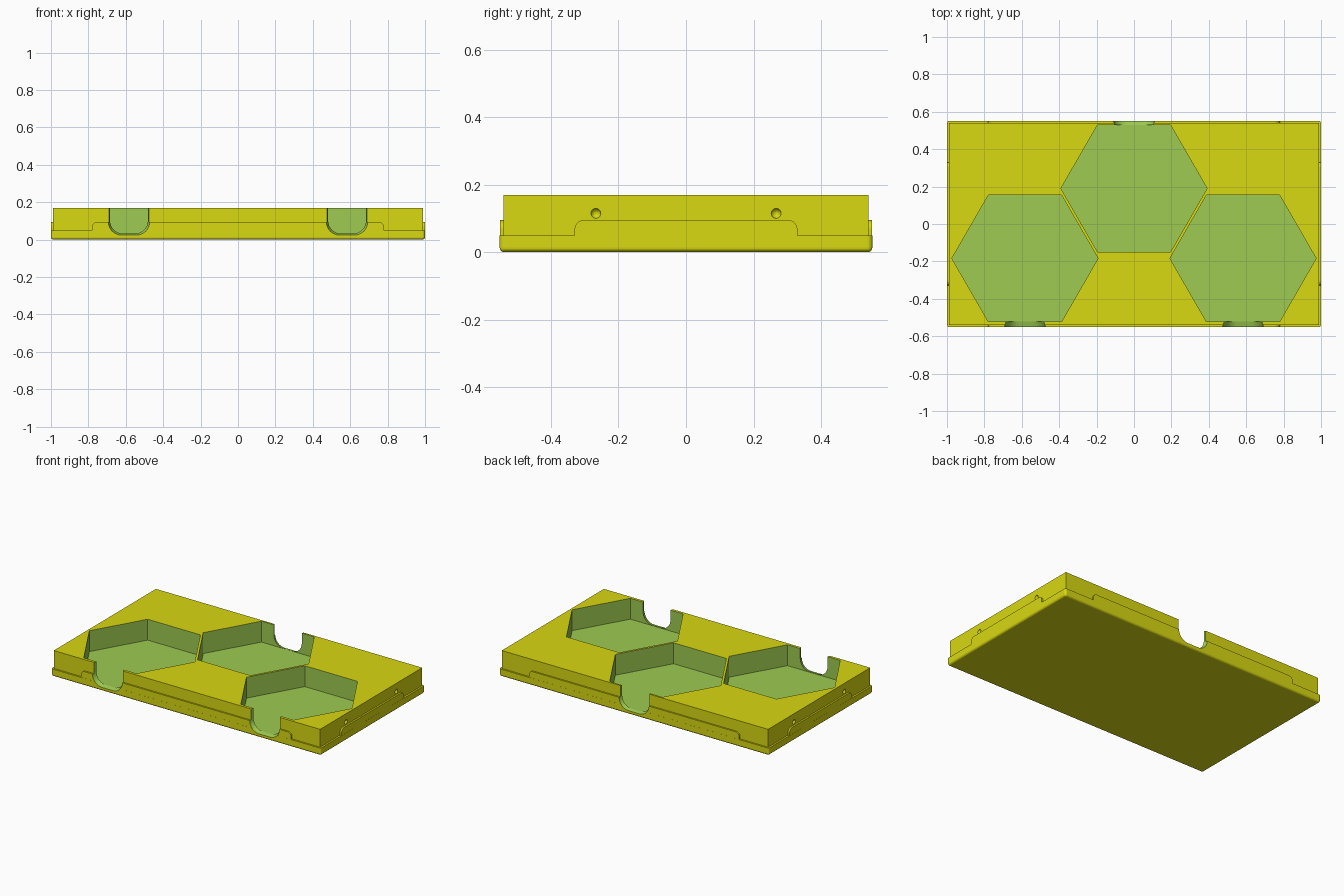
import bpy, bmesh, math
from mathutils import Vector

if "Cube" in bpy.data.objects:
    bpy.data.objects.remove(bpy.data.objects["Cube"])


def material(name, rgb):
    m = bpy.data.materials.new(name)
    m.diffuse_color = (*rgb, 1)
    m.use_nodes = True
    m.node_tree.nodes["Principled BSDF"].inputs["Base Color"].default_value = m.diffuse_color
    return m


YELLOW = material("yellow", (0.69, 0.69, 0.006))
GREEN = material("green", (0.337, 0.597, 0.082))


def finish(name, bm, mat):
    bmesh.ops.recalc_face_normals(bm, faces=bm.faces)
    me = bpy.data.meshes.new(name)
    bm.to_mesh(me)
    bm.free()
    me.materials.append(mat)
    ob = bpy.data.objects.new(name, me)
    bpy.context.collection.objects.link(ob)
    return ob


def loft(name, loop_a, loop_b, mat):
    """Solid between two matching loops of points."""
    bm = bmesh.new()
    a = [bm.verts.new(p) for p in loop_a]
    b = [bm.verts.new(p) for p in loop_b]
    bm.faces.new(a)
    bm.faces.new(b[::-1])
    for i in range(len(a)):
        j = (i + 1) % len(a)
        bm.faces.new((a[i], a[j], b[j], b[i]))
    return finish(name, bm, mat)


def box(name, hx, hy, z0, z1, mat, bevel=0):
    bm = bmesh.new()
    bmesh.ops.create_cube(bm, size=1)
    for v in bm.verts:
        v.co = Vector((v.co.x * 2 * hx, v.co.y * 2 * hy, z0 if v.co.z < 0 else z1))
    if bevel:
        # round everything except the top rim
        edges = [e for e in bm.edges if any(v.co.z < (z0 + z1) / 2 for v in e.verts)]
        bmesh.ops.bevel(bm, geom=edges, offset=bevel, segments=5, profile=0.5, affect='EDGES')
    return finish(name, bm, mat)


def arc(cx, cz, r, a0, a1, n=8):
    return [(cx + r * math.cos(math.radians(a0 + (a1 - a0) * i / n)),
             cz + r * math.sin(math.radians(a0 + (a1 - a0) * i / n))) for i in range(n + 1)]


def rail_profile(half, z0=0.03, z1=0.095, r=0.028):
    return ([(-half, z0), (half, z0)] + arc(half - r, z1 - r, r, 0, 90)
            + arc(-half + r, z1 - r, r, 90, 180))


def notch_profile(half, z0, r):
    return ([(half, 0.2), (-half, 0.2)] + arc(-half + r, z0 + r, r, 180, 270)
            + arc(half - r, z0 + r, r, 270, 360))


def combine(target, other, operation):
    mod = target.modifiers.new(operation.lower(), 'BOOLEAN')
    mod.object = other
    mod.operation = operation
    mod.solver = 'EXACT'
    mod.material_mode = 'TRANSFER'
    bpy.context.view_layer.update()
    dg = bpy.context.evaluated_depsgraph_get()
    me = bpy.data.meshes.new_from_object(target.evaluated_get(dg))
    target.modifiers.clear()
    target.data = me
    bpy.data.objects.remove(other)


# Tray body with a rounded foot flange
tray = box("tray", 0.988, 0.541, 0.01, 0.17, YELLOW)
combine(tray, box("foot", 1.0, 0.552, 0, 0.05, YELLOW, bevel=0.014), 'UNION')

# Raised rails in the middle of each side
for s in (-1, 1):
    p = rail_profile(0.78)
    combine(tray, loft("long_rail", [(x, s * 0.5, z) for x, z in p],
                       [(x, s * 0.5515, z) for x, z in p], YELLOW), 'UNION')
    p = rail_profile(0.33)
    combine(tray, loft("short_rail", [(s * 0.98, y, z) for y, z in p],
                       [(s * 0.9995, y, z) for y, z in p], YELLOW), 'UNION')

# Hexagonal pockets, each with a flared finger notch through the nearest wall
R = 0.391
for cx, cy, s in ((-0.583, -0.184, -1), (0.583, -0.184, -1), (0, 0.19, 1)):
    ring = [(cx + R * math.cos(k * math.pi / 3), cy + R * math.sin(k * math.pi / 3))
            for k in range(6)]
    combine(tray, loft("pocket", [(x, y, 0.03) for x, y in ring],
                       [(x, y, 0.25) for x, y in ring], GREEN), 'DIFFERENCE')
    inner, outer = notch_profile(0.099, 0.034, 0.07), notch_profile(0.112, 0.023, 0.07)
    combine(tray, loft("notch", [(cx + x, s * 0.515, z) for x, z in inner],
                       [(cx + x, s * 0.557, z) for x, z in outer], GREEN), 'DIFFERENCE')

# Small snap dimples on the short sides
for sx in (-1, 1):
    for sy in (-1, 1):
        bm = bmesh.new()
        bmesh.ops.create_uvsphere(bm, u_segments=16, v_segments=10, radius=0.015)
        bmesh.ops.translate(bm, verts=bm.verts, vec=(sx * 0.99, sy * 0.267, 0.115))
        combine(tray, finish("dimple", bm, YELLOW), 'DIFFERENCE')
